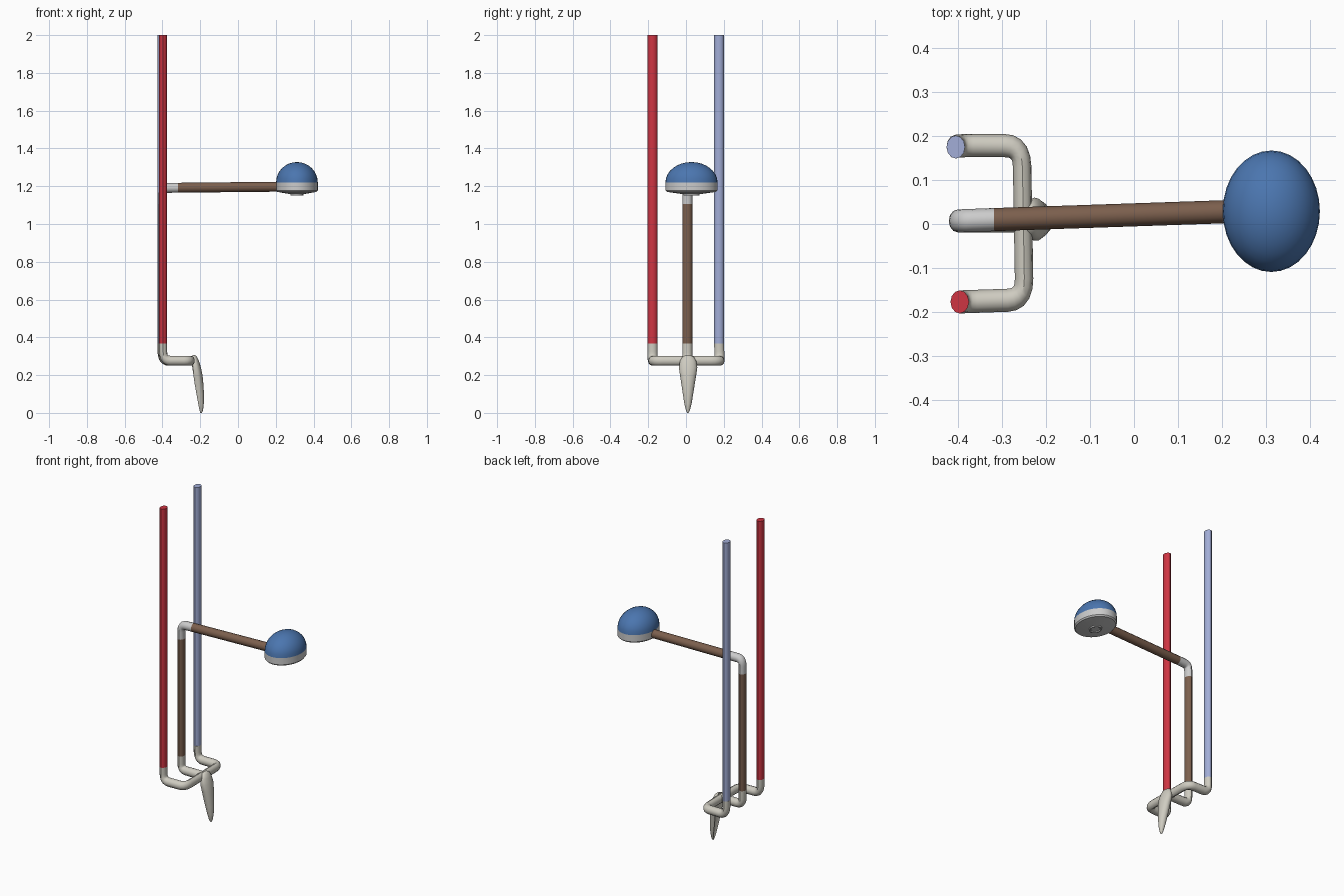
import bpy, bmesh, math
from mathutils import Vector

if "Cube" in bpy.data.objects:
    bpy.data.objects.remove(bpy.data.objects["Cube"])

SX = 0.8      # whole model is slightly squashed along x
R = 0.0262    # tube radius


def material(name, rgb):
    m = bpy.data.materials.new(name)
    m.diffuse_color = (*rgb, 1)
    m.use_nodes = True
    m.node_tree.nodes["Principled BSDF"].inputs["Base Color"].default_value = m.diffuse_color
    return m


RED = material("red", (0.62, 0.035, 0.055))
LILAC = material("lilac", (0.36, 0.42, 0.68))
BROWN = material("brown", (0.20, 0.115, 0.075))
BLUE = material("blue", (0.07, 0.18, 0.43))
CREAM = material("cream", (0.62, 0.60, 0.53))
PALE = material("pale_grey", (0.60, 0.60, 0.59))


def finish(ob, mat, angle=35):
    if mat:
        ob.data.materials.append(mat)
    bpy.ops.object.select_all(action='DESELECT')
    ob.select_set(True)
    bpy.context.view_layer.objects.active = ob
    if ob.type == 'CURVE':
        bpy.ops.object.convert(target='MESH')
    bpy.ops.object.transform_apply(location=False, rotation=False, scale=True)
    bpy.ops.object.shade_smooth_by_angle(angle=math.radians(angle))


def add_mesh(name, bm, mat, angle=35):
    bmesh.ops.recalc_face_normals(bm, faces=bm.faces)
    me = bpy.data.meshes.new(name)
    bm.to_mesh(me)
    bm.free()
    ob = bpy.data.objects.new(name, me)
    bpy.context.collection.objects.link(ob)
    finish(ob, mat, angle)


def tube(name, pts, mat, bend=0.04, steps=5):
    """Round tube along a path with filleted corners."""
    p = [Vector((x / SX, y, z)) for x, y, z in pts]
    path = [p[0]]
    for a, b, c in zip(p, p[1:], p[2:]):
        s, e = b + (a - b).normalized() * bend, b + (c - b).normalized() * bend
        for i in range(steps + 1):
            t = i / steps
            path.append(s * (1 - t) ** 2 + b * 2 * t * (1 - t) + e * t * t)
    path.append(p[-1])
    cu = bpy.data.curves.new(name, 'CURVE')
    cu.dimensions = '3D'
    cu.bevel_depth = R
    cu.bevel_resolution = 4
    cu.use_fill_caps = True
    sp = cu.splines.new('POLY')
    sp.points.add(len(path) - 1)
    for q, v in zip(sp.points, path):
        q.co = (*v, 1)
    ob = bpy.data.objects.new(name, cu)
    bpy.context.collection.objects.link(ob)
    ob.scale = (SX, 1, 1)
    finish(ob, mat)


def lathe(name, profile, centre, mat, n=32):
    """Surface of revolution from (radius, z) points, squashed along x."""
    bm = bmesh.new()
    rings = []
    for r, z in profile:
        k = 1 if r == 0 else n
        rings.append([bm.verts.new((centre[0] + SX * r * math.cos(2 * math.pi * i / n),
                                    centre[1] + r * math.sin(2 * math.pi * i / n), z))
                      for i in range(k)])
    for a, b in zip(rings, rings[1:]):
        for i in range(n):
            j = (i + 1) % n
            if len(a) == 1:
                bm.faces.new((a[0], b[i], b[j]))
            elif len(b) == 1:
                bm.faces.new((a[i], b[0], a[j]))
            else:
                bm.faces.new((a[i], b[i], b[j], a[j]))
    add_mesh(name, bm, mat)


ZB = 0.276   # height of the lower pipes
ZC = 0.368   # top of the lower elbows
YM = 0.007   # middle pipe

# tall outer pipes
tube("red_pipe", [(-0.396, -0.177, ZC), (-0.396, -0.177, 2)], RED)
tube("lilac_pipe", [(-0.405, 0.175, ZC), (-0.405, 0.175, 2)], LILAC)

# U-shaped lower manifold joining both outer pipes
tube("lower_manifold", [(-0.396, -0.177, ZC), (-0.396, -0.177, ZB), (-0.249, -0.172, ZB),
                        (-0.255, 0.178, ZB), (-0.405, 0.178, ZB), (-0.405, 0.175, ZC)],
     CREAM, bend=0.048)

# middle pipe with its elbows and the arm
tube("middle_lower_elbow", [(-0.25, YM, ZB), (-0.4, YM, ZB), (-0.4, YM, ZC)], CREAM)
tube("middle_post", [(-0.4, YM, ZC), (-0.4, YM, 1.105)], BROWN)
tube("middle_upper_elbow", [(-0.4, YM, 1.105), (-0.4, YM, 1.191), (-0.318, 0.010, 1.192)], PALE)
tube("arm", [(-0.318, 0.010, 1.192), (0.27, 0.030, 1.198)], BROWN)

# domed head: blue cap, grey band and shallow underside
C = (0.312, 0.029)
HR = 0.138
dome = [(HR * math.cos(a), 1.22 + 0.108 * math.sin(a))
        for a in (i * math.pi / 16 for i in range(8))] + [(0, 1.328)]
lathe("head_dome", dome, C, BLUE)
lathe("head_band", [(HR, 1.22), (HR, 1.178), (0.130, 1.170), (0.045, 1.158), (0.0, 1.157)], C, PALE)
lathe("head_outlet", [(0, 1.165), (0.042, 1.165), (0.042, 1.150), (0.034, 1.150),
                      (0.030, 1.155), (0, 1.155)], C, PALE)

# leaf-shaped spout: hollow towards the pipes, rounded outwards
# each row: z, back x, front x, half width
ROWS = [(0.306, -0.240, -0.228, 0.012), (0.298, -0.244, -0.218, 0.030),
        (0.275, -0.245, -0.207, 0.044), (0.240, -0.242, -0.196, 0.050),
        (0.200, -0.236, -0.188, 0.044), (0.150, -0.229, -0.183, 0.036),
        (0.100, -0.220, -0.180, 0.028), (0.050, -0.211, -0.181, 0.020),
        (0.015, -0.204, -0.185, 0.011), (0.000, -0.200, -0.191, 0.004)]
bm = bmesh.new()
rings = []
for z, xb, xf, w in ROWS:
    d = xf - xb
    ring = []
    for i in range(20):
        a = 2 * math.pi * i / 20
        s, c = math.sin(a), math.cos(a)
        x = xb + d * (0.35 + 0.65 * c) if c >= 0 else xb + d * (0.35 + 0.35 * math.sin(-c * 2.9) * -1)
        ring.append(bm.verts.new((x, 0.010 + w * s * (1 if c >= 0 else 0.95), z)))
    rings.append(ring)
for a, b in zip(rings, rings[1:]):
    for i in range(20):
        j = (i + 1) % 20
        bm.faces.new((a[i], b[i], b[j], a[j]))
bm.faces.new(rings[0])
bm.faces.new(rings[-1])
add_mesh("spout", bm, CREAM, 50)
